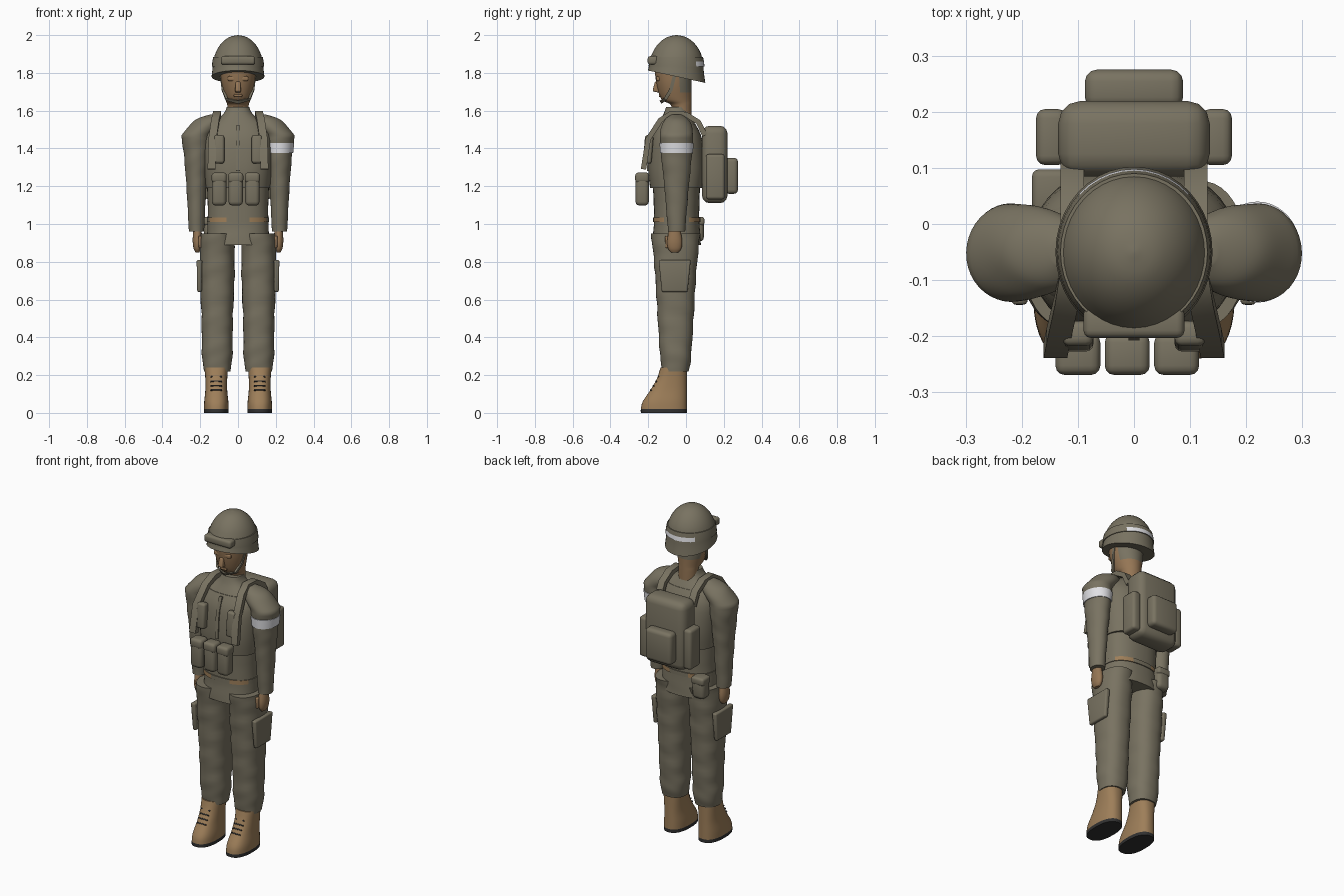
import bpy, bmesh, math
from mathutils import Vector

cube = bpy.data.objects.get("Cube")
if cube:
    bpy.data.objects.remove(cube, do_unlink=True)


def material(name, *rgb):
    m = bpy.data.materials.new(name)
    m.use_nodes = True
    m.diffuse_color = (*rgb, 1)
    m.node_tree.nodes["Principled BSDF"].inputs["Base Color"].default_value = (*rgb, 1)
    return m


DRAB = material("olive_drab", 0.19, 0.17, 0.12)
SKIN = material("skin", 0.3, 0.18, 0.09)
LEATHER = material("tan_leather", 0.34, 0.21, 0.1)
WHITE = material("white_cloth", 0.75, 0.75, 0.78)
DARK = material("dark_rubber", 0.03, 0.03, 0.03)


def finish(name, bm, materials, rule=None):
    """Smooth all but the sharp edges, colour faces by rule and link the object."""
    bmesh.ops.recalc_face_normals(bm, faces=bm.faces)
    for face in bm.faces:
        face.smooth = True
        if rule:
            face.material_index = int(rule(face.calc_center_median()))
    for edge in bm.edges:
        edge.smooth = edge.calc_face_angle(0) < 0.75
    mesh = bpy.data.meshes.new(name)
    bm.to_mesh(mesh)
    bm.free()
    for m in materials:
        mesh.materials.append(m)
    obj = bpy.data.objects.new(name, mesh)
    bpy.context.collection.objects.link(obj)
    return obj


def skin_loops(bm, loops):
    """Join neighbouring loops with quads and close both ends."""
    for lower, upper in zip(loops, loops[1:]):
        for k in range(len(lower)):
            bm.faces.new((lower[k - 1], lower[k], upper[k], upper[k - 1]))
    bm.faces.new(loops[0])
    bm.faces.new(loops[-1])


def spline(before, start, end, after, t):
    return [b + t / 2 * (c - a + t * (2 * a - 5 * b + 4 * c - d + t * (3 * b - a - 3 * c + d)))
            for a, b, c, d in zip(before, start, end, after)]


def loft(name, centre, rings, materials, power=2.0, wrinkle=0.0, steps=4, back=None,
         rule=None, warp=None):
    """Blend oval rings (z, half width, half depth); back keeps the rear edge in one plane."""
    last = len(rings) - 1
    rows = []
    for i in range(last):
        near = [rings[min(max(i + k, 0), last)] for k in (-1, 0, 1, 2)]
        rows += [spline(*near, s / steps) for s in range(steps)]
    rows.append(rings[last])
    bm = bmesh.new()
    loops = []
    for z, rx, ry in rows:
        cy = centre[1] if back is None else back - ry
        loop = []
        for k in range(40):
            angle = math.tau * k / 40
            c, s = math.cos(angle), math.sin(angle)
            fold = 1 + wrinkle * (math.sin(45 * z + 2 * s) + math.sin(75 * z - 3 * c) / 2)
            x = rx * fold * math.copysign(abs(c) ** (2 / power), c)
            y = ry * fold * math.copysign(abs(s) ** (2 / power), s)
            co = Vector((centre[0] + x, cy + y, z))
            if warp:
                warp(co)
            loop.append(bm.verts.new(co))
        loops.append(loop)
    skin_loops(bm, loops)
    return finish(name, bm, materials, rule)


def box(name, loc, size, mat, taper=1.0, tilt=0.0):
    """Softly rounded box; taper narrows its lower end, tilt leans it about x."""
    bm = bmesh.new()
    bmesh.ops.create_cube(bm, size=1)
    for v in bm.verts:
        k = taper if v.co.z < 0 else 1
        v.co = Vector((v.co.x * size[0] * k, v.co.y * size[1] * k, v.co.z * size[2]))
    bmesh.ops.bevel(bm, geom=bm.edges[:], offset=min(size) * 0.3, segments=3,
                    profile=0.5, affect='EDGES')
    obj = finish(name, bm, [mat])
    obj.location = loc
    obj.rotation_euler.x = tilt


def strap(name, path, width, thick, mat):
    """Flat ribbon swept along a path, its width lying along x."""
    points = [Vector(p) for p in path]
    across = Vector((width / 2, 0, 0))
    bm = bmesh.new()
    loops = []
    for i, p in enumerate(points):
        along = points[min(i + 1, len(points) - 1)] - points[max(i - 1, 0)]
        out = along.cross(across).normalized() * thick / 2
        loops.append([bm.verts.new(p + o)
                      for o in (across + out, out - across, -across - out, across - out)])
    skin_loops(bm, loops)
    finish(name, bm, [mat])


def tilt_brim(co):
    co.z -= (co.y + 0.05) * max(0, 1.9 - co.z) * 1.8


# Jacket, belt and vest
body = (0, -0.05)
loft("jacket", body, [(0.89, 0.17, 0.13), (1.05, 0.16, 0.12), (1.4, 0.17, 0.13),
                      (1.5, 0.17, 0.11), (1.58, 0.08, 0.07), (1.62, 0.06, 0.055)],
     [DRAB], power=2.4, wrinkle=0.006, steps=8)
loft("belt", body, [(1.01, 0.165, 0.126), (1.035, 0.165, 0.126)], [DRAB, LEATHER],
     power=2.4, steps=1, rule=lambda c: 0.05 < abs(c.x) < 0.15)
loft("vest", body, [(1.19, 0.17, 0.14), (1.3, 0.18, 0.15), (1.45, 0.18, 0.135),
                    (1.53, 0.14, 0.1)], [DRAB], power=2.5)
strap("vest_zip", [(0, -0.16, 1.52), (0, -0.19, 1.43), (0, -0.2, 1.28)], 0.02, 0.015, DRAB)

# Head with cropped hair at the back
loft("head", body, [(1.57, 0.055, 0.053), (1.63, 0.057, 0.055), (1.66, 0.067, 0.08),
                    (1.74, 0.087, 0.093), (1.82, 0.095, 0.098)], [SKIN, DRAB], back=0.03,
     rule=lambda c: c.y > -0.03 and c.z > 1.69)
box("nose", (0, -0.152, 1.725), (0.026, 0.035, 0.055), SKIN, taper=1.2, tilt=-0.2)
box("brow", (0, -0.143, 1.77), (0.11, 0.03, 0.025), SKIN)
box("lips", (0, -0.134, 1.68), (0.045, 0.02, 0.014), SKIN)

# Helmet: half a dome above a tilted brim, with a band and a front plate
dome = [(1.82 + 0.18 * math.sin(a), 0.135 * math.cos(a), 0.145 * math.cos(a))
        for a in (i * 0.31 for i in range(6))]
loft("helmet", body, [(1.78, 0.14, 0.152)] + dome, [DRAB], warp=tilt_brim)
loft("helmet_band", body, [(1.835, 0.138, 0.148), (1.86, 0.136, 0.145), (1.885, 0.131, 0.14)],
     [DRAB, WHITE], steps=1, rule=lambda c: c.y > 0.06 and c.z < 1.86)
box("helmet_front_plate", (0, -0.175, 1.866), (0.18, 0.056, 0.045), DRAB)

for s, side in ((1, "left_"), (-1, "right_")):
    def slope_shoulder(co):
        co.x -= s * max(0, co.z - 1.47) * 0.85

    # Arms and hands
    loft(side + "sleeve", (s * 0.22, -0.05),
         [(0.96, 0.04, 0.045), (1.2, 0.053, 0.065), (1.35, 0.065, 0.08),
          (1.48, 0.08, 0.087), (1.55, 0.075, 0.065), (1.58, 0.02, 0.025)],
         [DRAB], wrinkle=0.015, steps=9, warp=slope_shoulder)
    loft(side + "hand", (s * 0.215, -0.06), [(0.85, 0.01, 0.02), (0.87, 0.02, 0.035),
                                             (0.91, 0.025, 0.04), (0.97, 0.022, 0.03)], [SKIN])
    box(side + "thumb", (s * 0.2, -0.1, 0.905), (0.02, 0.022, 0.065), SKIN, taper=0.8)
    strap(side + "chin_strap", [(s * 0.09, -0.06, 1.79), (s * 0.08, -0.08, 1.71),
                                (s * 0.06, -0.11, 1.66), (0, -0.135, 1.645)], 0.012, 0.018, DRAB)

    # Trousers and cargo pockets
    loft(side + "trouser_leg", (s * 0.11, -0.055),
         [(0.22, 0.07, 0.07), (0.3, 0.08, 0.082), (0.5, 0.083, 0.095),
          (0.75, 0.092, 0.11), (0.95, 0.09, 0.13)], [DRAB], power=2.3, wrinkle=0.018, steps=9)
    box(side + "cargo_pocket", (s * 0.204, -0.06, 0.725), (0.03, 0.17, 0.17), DRAB, taper=0.8)

    # Boots with soles and laces
    loft(side + "boot", (s * 0.115, 0),
         [(0, 0.065, 0.122), (0.02, 0.065, 0.122), (0.06, 0.064, 0.117),
          (0.12, 0.058, 0.097), (0.18, 0.058, 0.08), (0.24, 0.062, 0.07)],
         [LEATHER, DARK], power=2.4, back=0.005, rule=lambda c: c.z < 0.02)
    for i in range(5):
        box(f"{side}lace_{i + 1}", (s * 0.115, -0.185 + 0.014 * i, 0.12 + 0.023 * i),
            (0.06, 0.012, 0.007), DARK, tilt=-0.6)

    # Shoulder straps, chest pouches and pack side pouches
    strap(side + "shoulder_strap",
          [(s * 0.11, 0.1, 1.47), (s * 0.11, 0.065, 1.54), (s * 0.11, 0, 1.58),
           (s * 0.11, -0.08, 1.585), (s * 0.12, -0.135, 1.55), (s * 0.135, -0.2, 1.45),
           (s * 0.14, -0.225, 1.29)], 0.042, 0.028, DRAB)
    box(side + "chest_pouch", (s * 0.1, -0.2, 1.395), (0.055, 0.045, 0.15), DRAB, tilt=-0.08)
    box(side + "pack_side_pouch", (s * 0.147, 0.155, 1.25), (0.055, 0.1, 0.24), DRAB)

# Armband on the left sleeve
loft("armband", (0.22, -0.05), [(1.375, 0.072, 0.087), (1.43, 0.078, 0.09)], [WHITE])

# Ammunition pouches across the waist, each with a flap
for i in range(3):
    x = 0.088 * (i - 1) - 0.012
    box(f"waist_pouch_{i + 1}", (x, -0.232, 1.18), (0.076, 0.07, 0.165), DRAB)
    box(f"waist_pouch_flap_{i + 1}", (x, -0.232, 1.245), (0.08, 0.074, 0.055), DRAB)

# Backpack and hip pouch
box("backpack", (0, 0.152, 1.315), (0.27, 0.135, 0.41), DRAB)
box("backpack_pocket", (0, 0.24, 1.255), (0.175, 0.07, 0.19), DRAB)
box("hip_pouch", (-0.14, 0.057, 0.97), (0.08, 0.075, 0.125), DRAB)
box("hip_pouch_flap", (-0.14, 0.058, 1.015), (0.084, 0.079, 0.045), DRAB)
